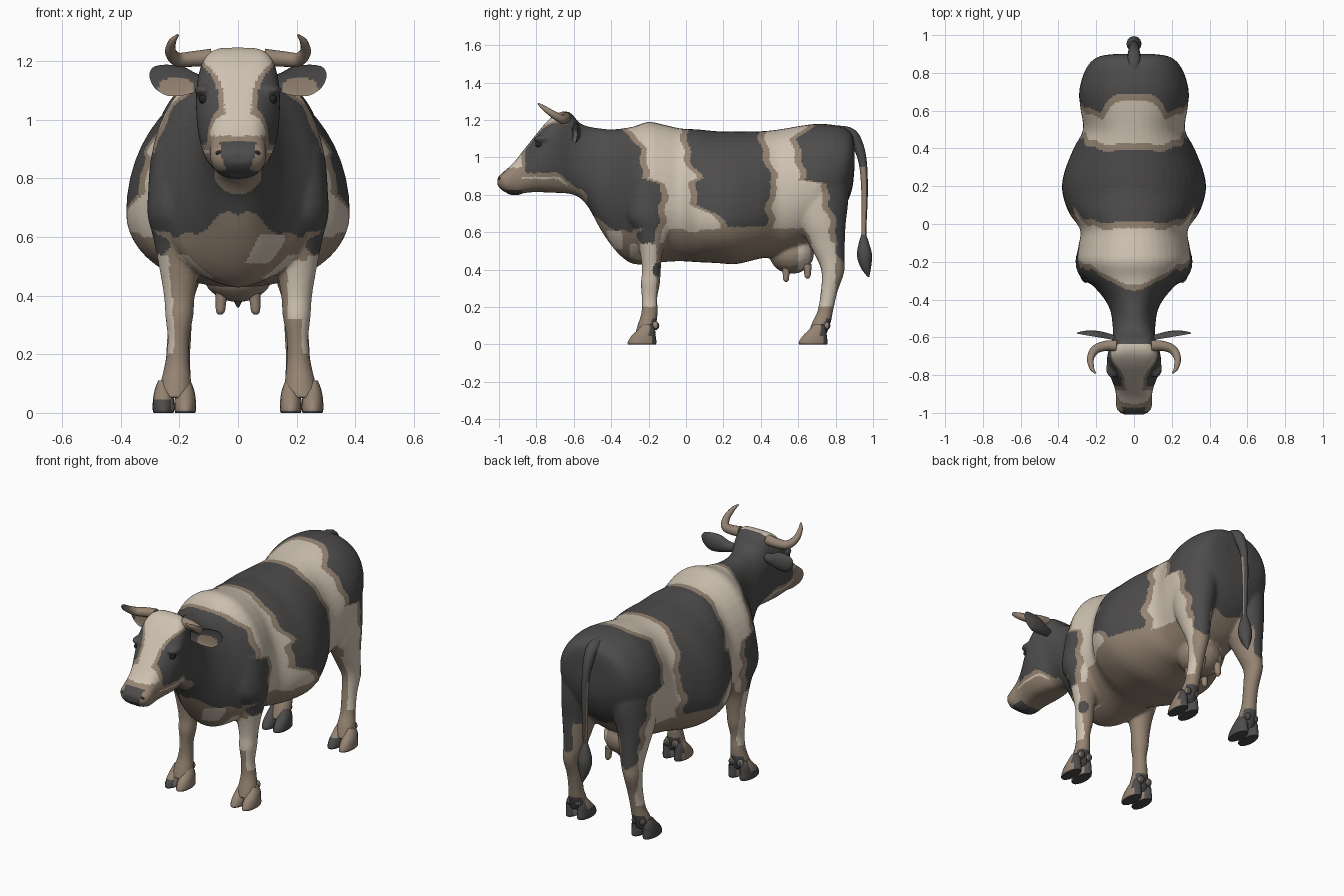
import bpy, bmesh, math
from mathutils import Vector

cube = bpy.data.objects.get("Cube")
if cube:
    bpy.data.objects.remove(cube, do_unlink=True)

# Colours
CREAM, TAN, GREY, BLACK = range(4)
PALETTE = [("cream hide", (.62, .54, .44)), ("tan hide", (.30, .23, .17)),
           ("charcoal hide", (.075, .072, .071)), ("eye black", (.02, .02, .02))]
materials = []
for name, rgb in PALETTE:
    mat = bpy.data.materials.new(name)
    mat.use_nodes = True
    mat.diffuse_color = (*rgb, 1)
    mat.node_tree.nodes["Principled BSDF"].inputs["Base Color"].default_value = (*rgb, 1)
    materials.append(mat)


# Helpers
def lerp(points, t):
    """Piecewise linear value at t from (t, value) pairs."""
    if t <= points[0][0]:
        return points[0][1]
    for (a, va), (b, vb) in zip(points, points[1:]):
        if t <= b:
            return va + (vb - va) * (t - a) / (b - a)
    return points[-1][1]


def spline(rows, steps=4):
    """Catmull-Rom refinement of a list of equal length rows."""
    rows = [Vector(r) for r in rows]
    out = []
    for i in range(len(rows) - 1):
        p0, p1 = rows[max(i - 1, 0)], rows[i]
        p2, p3 = rows[i + 1], rows[min(i + 2, len(rows) - 1)]
        for k in range(steps):
            t = k / steps
            out.append(p1 + (p2 - p0) * (t / 2) + (p0 * 2 - p1 * 5 + p2 * 4 - p3) * (t * t / 2)
                       + (p1 * 3 - p0 - p2 * 3 + p3) * (t ** 3 / 2))
    return out + [rows[-1]]


def circle(n):
    return [(math.cos(math.tau * i / n), math.sin(math.tau * i / n)) for i in range(n)]


def loft(bm, rings):
    """Skin closed rings and cap both ends."""
    rings = [[bm.verts.new(p) for p in ring] for ring in rings]
    n = len(rings[0])
    faces = [bm.faces.new((a[i], a[(i + 1) % n], b[(i + 1) % n], b[i]))
             for a, b in zip(rings, rings[1:]) for i in range(n)]
    faces += [bm.faces.new(rings[0]), bm.faces.new(rings[-1])]
    bmesh.ops.recalc_face_normals(bm, faces=faces)


def ball(bm, centre, radii, seg=20):
    made = bmesh.ops.create_uvsphere(bm, u_segments=seg, v_segments=seg // 2, radius=1)
    for v in made["verts"]:
        v.co = Vector(centre) + Vector(a * b for a, b in zip(v.co, radii))


def tube(bm, rows, ref, n=12):
    """Tapered tube through (x, y, z, radius) rows."""
    pts, ref, rings = spline(rows, 6), Vector(ref), []
    for i, p in enumerate(pts):
        t = (pts[min(i + 1, len(pts) - 1)].xyz - pts[max(i - 1, 0)].xyz).normalized()
        u = (ref - t * ref.dot(t)).normalized()
        w = t.cross(u)
        rings.append([p.xyz + (u * c + w * s) * p.w for c, s in circle(n)])
    loft(bm, rings)


def make(name, bm):
    mesh = bpy.data.meshes.new(name)
    bm.to_mesh(mesh)
    bm.free()
    obj = bpy.data.objects.new(name, mesh)
    bpy.context.scene.collection.objects.link(obj)
    return obj


def paint(obj, rule):
    """rule is a colour index or a function of face centre and normal."""
    mesh = obj.data
    mesh.materials.clear()
    for mat in materials:
        mesh.materials.append(mat)
    for f in mesh.polygons:
        f.material_index = rule(f.center, f.normal) if callable(rule) else rule
    mesh.shade_smooth()
    mesh.set_sharp_from_angle(angle=math.radians(55))


# Torso, neck and head: y, top, bottom, half width, height of widest point
TRUNK = [(.90, 1.08, .93, .10, 1.0), (.885, 1.13, .82, .19, .98), (.83, 1.165, .70, .25, .93),
         (.72, 1.18, .58, .288, .88), (.62, 1.17, .52, .285, .85), (.5, 1.15, .47, .27, .78),
         (.4, 1.14, .46, .32, .72), (.27, 1.14, .43, .37, .69), (.17, 1.14, .435, .38, .68),
         (.06, 1.15, .44, .345, .69), (-.03, 1.155, .445, .285, .74), (-.12, 1.175, .44, .295, .76),
         (-.2, 1.19, .43, .305, .76), (-.28, 1.165, .43, .265, .76), (-.34, 1.155, .465, .205, .78),
         (-.4, 1.15, .53, .155, .82), (-.46, 1.155, .62, .125, .88), (-.52, 1.165, .73, .115, .95),
         (-.57, 1.185, .785, .112, 1.0), (-.62, 1.24, .805, .118, 1.08), (-.68, 1.24, .81, .138, 1.1),
         (-.74, 1.195, .812, .143, 1.05), (-.80, 1.125, .815, .128, .97), (-.86, 1.05, .81, .105, .92),
         (-.91, .985, .8, .095, .9), (-.95, .945, .808, .097, .88), (-.985, .915, .825, .088, .875),
         (-1.008, .89, .85, .055, .872)]
# Legs: z, y, x, half depth, half width
HIND = [(1.0, .72, .15, .14, .12), (.8, .72, .165, .15, .115), (.65, .73, .18, .125, .095),
        (.55, .75, .185, .10, .075), (.45, .775, .19, .072, .06), (.38, .785, .2, .06, .048),
        (.28, .765, .2, .045, .042), (.18, .745, .205, .042, .042), (.12, .725, .21, .05, .05),
        (.05, .70, .215, .05, .055)]
FORE = [(.9, -.2, .19, .10, .10), (.7, -.2, .21, .12, .10), (.6, -.18, .205, .095, .085),
        (.5, -.185, .2, .063, .07), (.4, -.185, .2, .05, .053), (.33, -.19, .2, .052, .048),
        (.25, -.195, .203, .042, .037), (.17, -.195, .207, .044, .042), (.1, -.21, .212, .05, .053),
        (.05, -.225, .215, .05, .055)]

bm = bmesh.new()
rings = []
for y, top, low, w, mid in spline(TRUNK):
    for_top = lerp([(-.85, .6), (-.7, .4), (-.6, .45), (-.52, .88), (0, .88), (.15, 1.05), (.4, .9)], y)
    for_low = lerp([(-.66, .6), (-.55, .88), (-.4, .95), (-.25, 1.2), (-.1, 1.15), (.05, .88)], y)
    rings.append([(w * math.copysign(abs(c) ** (for_top if s > 0 else for_low), c), y,
                   mid + s * ((top - mid) if s > 0 else (mid - low))) for c, s in circle(48)])
loft(bm, rings)
for side in (1, -1):
    for leg in (HIND, FORE):
        loft(bm, [[(side * (x + rx * c), y + ry * s, z) for c, s in circle(24)]
                  for z, y, x, ry, rx in spline(leg)])
    ball(bm, (side * .115, -.765, 1.1), (.035, .05, .02))     # brow
    ball(bm, (side * .06, -.965, .885), (.035, .035, .03))    # nostril rim
ball(bm, (0, .565, .485), (.125, .12, .108))                  # udder
body = make("body", bm)
remesh = body.modifiers.new("merge", "REMESH")
remesh.mode, remesh.voxel_size = "VOXEL", .009
soften = body.modifiers.new("soften", "SMOOTH")
soften.factor, soften.iterations = .5, 6
merged = bpy.data.meshes.new_from_object(body.evaluated_get(bpy.context.evaluated_depsgraph_get()))
body.modifiers.clear()
body.data = merged

# Hide pattern edges: (z, y) pairs, or (y, z) for the chest line, (z, x) for the blaze
SHOULDER = [(.5, -.18), (.7, -.15), (.77, -.12), (.86, -.14), (.89, -.25), (1.05, -.24), (1.12, -.29),
            (1.16, -.36)]
SADDLE_FRONT = [(.64, .21), (.7, .17), (.75, .07), (.87, .05), (.89, .08), (.95, .03), (1.15, .02)]
SADDLE_BACK = [(.65, .42), (.84, .46), (.95, .42), (1.15, .40)]
RUMP = [(.4, .84), (.65, .79), (.86, .76), (.88, .63), (1.1, .61), (1.17, .69)]
CHEST = [(-.52, .68), (-.45, .66), (-.35, .61), (-.2, .53)]
BLAZE = [(.93, .09), (1.0, .062), (1.1, .07), (1.15, .09), (1.2, .14)]


def patch(d, band=.035):
    return GREY if d > 0 else TAN if d > -band else CREAM


def head_colour(x, y, z):
    if y < -.88 and z < .945:
        nose = y < -.965 and x < lerp([(.83, .04), (.89, .062)], z) and z < .925
        return GREY if z < .825 or nose else TAN
    jaw = lerp([(-.68, .918), (-.58, .83)], y)
    if z < jaw - .035:
        return TAN
    if y > -.635:
        return patch(z - jaw)
    return patch(min(x - lerp(BLAZE, z), z - jaw, y + .86), .02)


def hide(c, n):
    x, y, z = abs(c.x), c.y, c.z
    out = n.x if c.x > 0 else -n.x
    if y < -.58:
        return head_colour(x, y, z)
    if y < -.53 and z < .83 and n.z < -.2 and x < .08:   # throat
        return TAN
    e = y + .012 * math.sin(23 * z + 9 * x) + .008 * math.sin(51 * z + 2)
    rump = e - lerp(RUMP, z)
    if z < .54 and (y > .6 or -.3 < y < -.08):      # legs
        if y > .6 and z > .43 and rump > 0 and out > -.5:
            return GREY
        if (c - Vector((.25, -.14, .4))).length < .04 or (z < .14 and n.y > .4):
            return GREY
        if c.x > 0 and y < 0 and n.y < -.4 and .32 < z < .52 and x > .17:
            return CREAM
        strip = y < .8 if y > 0 else y < -.16
        return CREAM if out > .45 and z > .2 and strip else TAN
    chest = lerp(CHEST, y) + .015 * math.sin(40 * x)
    if y < -.12 and z < chest:
        spot = .03 + .5 * (z - .52) < c.x < .16 and y < -.34 and .51 < z < .61
        return CREAM if spot else TAN
    if z < .62 and (out < -.4 or (n.z < -.35 and y < .8)):
        return TAN
    if -.1 < y < .6 and z < .575:
        return TAN
    saddle = min(e - lerp(SADDLE_FRONT, z), lerp(SADDLE_BACK, z) - e, z - .63)
    return patch(max(lerp(SHOULDER, z) - e, saddle, rump))


paint(body, hide)

# Hooves: two toes and two dewclaws on each foot
TOE = [(0, 0, .074, .034), (.012, 0, .077, .037), (.045, .008, .065, .036),
       (.08, .024, .045, .03), (.11, .03, .025, .018)]
for label, fy in (("front", -.235), ("rear", .68)):
    for side, word in ((1, "left"), (-1, "right")):
        bm = bmesh.new()
        for toe in (-1, 1):
            loft(bm, [[(side * .217 + toe * .037 + rx * c, fy + dy + ry * s, z)
                       for c, s in circle(16)] for z, dy, ry, rx in spline(TOE, 3)])
            ball(bm, (side * .215 + toe * .026, fy + .07, .1), (.018, .022, .024), 12)

        def hoof(c, n, side=side, label=label):
            if n.y > .35 or n.z < -.3:
                return GREY
            if label == "rear":
                return GREY if side < 0 or (c.x < .215 and c.z < .06) else TAN
            return GREY if c.x < -.225 and c.z < .05 else TAN
        paint(make(f"{label}_{word}_hoof", bm), hoof)

# Ears, horns, eyes, nostrils
EAR = [(.09, 1.125, .022, .016), (.14, 1.125, .032, .022), (.19, 1.132, .05, .024),
       (.24, 1.134, .053, .02), (.275, 1.142, .042, .012), (.293, 1.148, .027, .007),
       (.302, 1.152, .006, .003)]


def ear_colour(c, n):
    inner = math.hypot((abs(c.x) - .212) / .06, (c.z - 1.108) / .038) < 1
    return TAN if inner and n.y < -.3 else GREY


for side, word in ((1, "left"), (-1, "right")):
    bm = bmesh.new()
    loft(bm, [[(side * x, -.615 + .17 * (x - .1) + t * abs(s) * (1.4 if s > 0 else .3), z + h * c)
               for c, s in circle(32)] for x, z, h, t in spline(EAR)])
    paint(make(word + "_ear", bm), ear_colour)

    bm = bmesh.new()
    tube(bm, [(side * .09, -.645, 1.212, .03), (side * .15, -.645, 1.207, .027),
              (side * .205, -.665, 1.205, .024), (side * .23, -.71, 1.23, .019),
              (side * .224, -.76, 1.265, .013), (side * .205, -.79, 1.288, .004)], (0, 1, .8))
    paint(make(word + "_horn", bm), TAN)

    bm = bmesh.new()
    ball(bm, (side * .116, -.782, 1.07), (.017, .024, .018), 16)
    paint(make(word + "_eye", bm), BLACK)

    bm = bmesh.new()
    ball(bm, (side * .06, -.99, .885), (.018, .012, .012), 12)
    paint(make(word + "_nostril", bm), BLACK)

# Lower lip
bm = bmesh.new()
ball(bm, (0, -.915, .82), (.062, .05, .022))
paint(make("lower_lip", bm), GREY)

# Teats
bm = bmesh.new()
for side in (1, -1):
    for y, tip in ((.535, .335), (.65, .352)):
        tube(bm, [(side * .055, y, .43, .022), (side * .058, y, .38, .018),
                  (side * .06, y, tip + .012, .015), (side * .06, y, tip, .006)], (1, 0, 0))
paint(make("teats", bm), TAN)

# Tail and its tuft
bm = bmesh.new()
tube(bm, [(0, .80, 1.135, .036), (0, .88, 1.12, .036), (0, .925, 1.05, .028), (0, .948, .95, .021),
          (0, .955, .8, .017), (0, .952, .66, .014), (0, .95, .55, .013)], (1, 0, 0))
paint(make("tail", bm), lambda c, n: GREY if c.z > .95 or n.y > .6 else TAN)
bm = bmesh.new()
tube(bm, [(0, .95, .59, .012), (0, .951, .54, .028), (0, .954, .48, .04),
          (0, .962, .42, .03), (0, .976, .36, .004)], (1, 0, 0))
paint(make("tail_tuft", bm), GREY)
